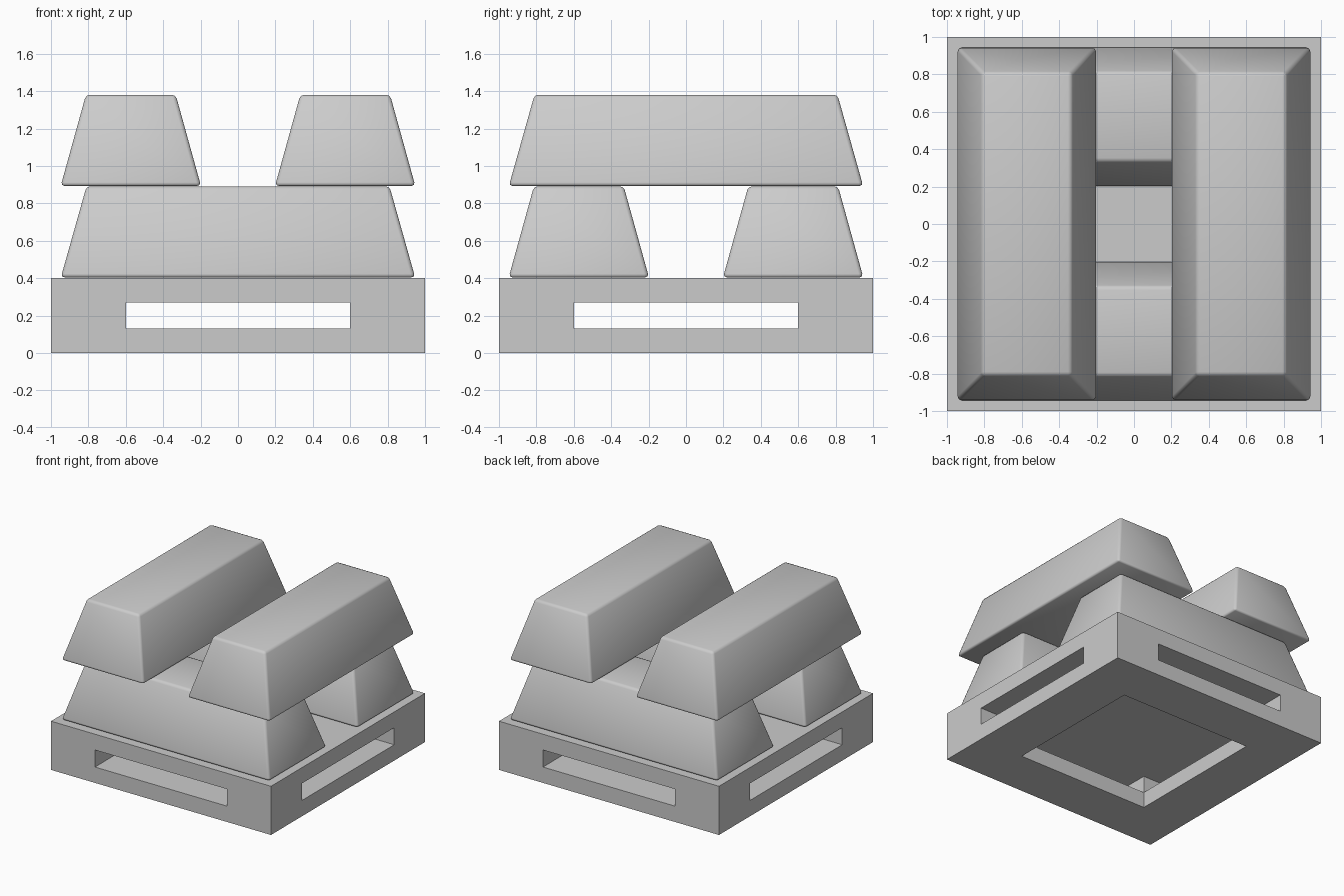
import bpy, bmesh
from math import pi

if "Cube" in bpy.data.objects:
    bpy.data.objects.remove(bpy.data.objects["Cube"])


def add_object(name, bm):
    mesh = bpy.data.meshes.new(name)
    bmesh.ops.recalc_face_normals(bm, faces=bm.faces[:])
    bm.to_mesh(mesh)
    bm.free()
    obj = bpy.data.objects.new(name, mesh)
    bpy.context.collection.objects.link(obj)
    return obj


def box(name, size, center):
    bm = bmesh.new()
    bmesh.ops.create_cube(bm, size=1)
    for v in bm.verts:
        v.co = [v.co[i] * size[i] + center[i] for i in range(3)]
    return add_object(name, bm)


def ingot(name, location, turn):
    # Tapered bar lying along x, with softened edges
    bm = bmesh.new()
    bmesh.ops.create_cube(bm, size=2)
    for v in bm.verts:
        top = v.co.z > 0
        v.co.x *= 0.81 if top else 0.947
        v.co.y *= 0.24 if top else 0.375
        v.co.z = 0.487 if top else 0
    bmesh.ops.bevel(bm, geom=bm.edges[:], offset=0.02, segments=2,
                    profile=0.5, affect='EDGES')
    for f in bm.faces:
        f.smooth = True
    obj = add_object(name, bm)
    obj.location = location
    obj.rotation_euler.z = turn


# Pallet with crossing fork slots and a square opening underneath
pallet = box("pallet", (2, 2, 0.4), (0, 0, 0.2))
cutters = [
    box("slot_cutter_x", (3, 1.2, 0.14), (0, 0, 0.2)),
    box("slot_cutter_y", (1.2, 3, 0.14), (0, 0, 0.2)),
    box("underside_cutter", (1.2, 1.2, 0.4), (0, 0, 0.0)),
]
for cutter in cutters:
    cutter.hide_render = True
    cutter.hide_viewport = True
    mod = pallet.modifiers.new(cutter.name, 'BOOLEAN')
    mod.operation = 'DIFFERENCE'
    mod.solver = 'EXACT'
    mod.object = cutter

# Two lower bars along x, two upper bars across them along y
for side, label in ((-1, "a"), (1, "b")):
    ingot("lower_ingot_" + label, (0, side * 0.573, 0.404), 0)
    ingot("upper_ingot_" + label, (side * 0.573, 0, 0.893), pi / 2)
